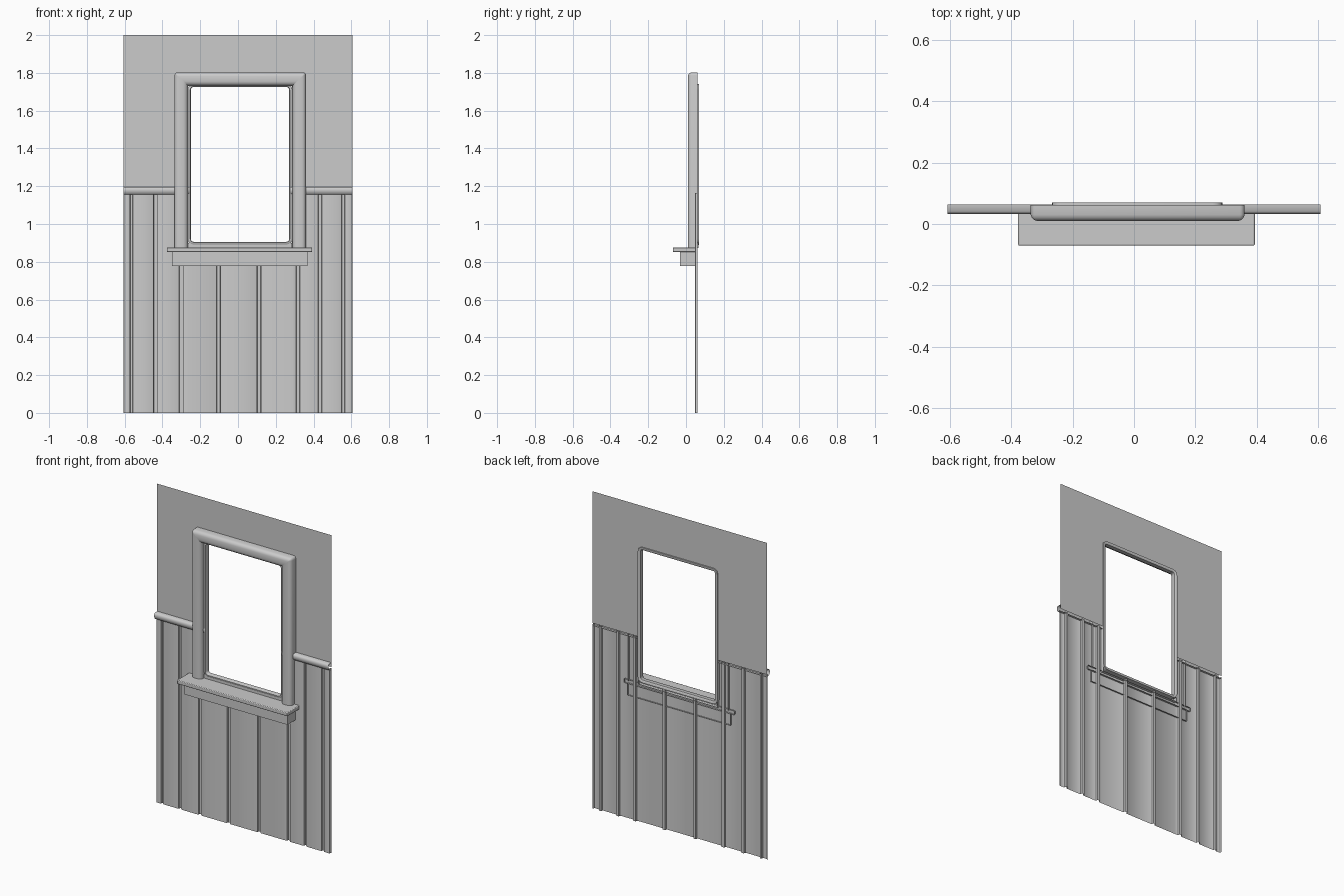
import bpy, bmesh, math

if "Cube" in bpy.data.objects:
    bpy.data.objects.remove(bpy.data.objects["Cube"])

OPEN_L, OPEN_R = -0.265, 0.286   # window hole
W = 0.607                        # half wall width


def make(name, verts, faces, smooth=True):
    me = bpy.data.meshes.new(name)
    me.from_pydata(verts, [], faces)
    bm = bmesh.new()
    bm.from_mesh(me)
    bmesh.ops.recalc_face_normals(bm, faces=bm.faces)
    bm.to_mesh(me)
    bm.free()
    ob = bpy.data.objects.new(name, me)
    bpy.context.collection.objects.link(ob)
    if smooth:
        bpy.ops.object.select_all(action='DESELECT')
        bpy.context.view_layer.objects.active = ob
        ob.select_set(True)
        bpy.ops.object.shade_smooth_by_angle(angle=math.radians(40))
    return ob


def skin(name, rows, wrap_rows=False, wrap_cols=False):
    """Bridge equal-length rows of points into a surface."""
    n, m = len(rows), len(rows[0])
    faces = []
    for i in range(n if wrap_rows else n - 1):
        for j in range(m if wrap_cols else m - 1):
            a, b = (i + 1) % n, (j + 1) % m
            faces.append((i * m + j, i * m + b, a * m + b, a * m + j))
    return make(name, [p for r in rows for p in r], faces)


def corner(cx, cz, r, start, seg=4):
    """Quarter arc, clockwise from the start angle."""
    return [(cx + r * math.cos(math.radians(start - 90 * k / seg)),
             cz + r * math.sin(math.radians(start - 90 * k / seg))) for k in range(seg + 1)]


# Plaster upper wall, with the window notch
wall_y = 0.063
xs, zs = (-W, OPEN_L, OPEN_R, W), (1.17, 1.73, 2.0)
verts = [(x, wall_y, z) for z in zs for x in xs]
make("upper_wall", verts, [(0, 1, 5, 4), (2, 3, 7, 6), (4, 5, 9, 8), (5, 6, 10, 9), (6, 7, 11, 10)])

# Wainscot boards: flat planks with recessed grooves
grooves = [(-0.572, -0.557), (-0.448, -0.428), (-0.312, -0.29), (-0.113, -0.092),
           (0.10, 0.122), (0.307, 0.328), (0.424, 0.444), (0.548, 0.566)]
front, deep = 0.048, 0.062
profile = [(-W, deep), (-W + 0.003, front + 0.002), (-W + 0.007, front)]
for a, b in grooves:
    profile += [(a - 0.004, front), (a, front + 0.002), (a + 0.002, deep),
                (b - 0.002, deep), (b, front + 0.002), (b + 0.004, front)]
profile += [(W - 0.007, front), (W - 0.003, front + 0.002), (W, deep)]


def boards(name, x0, x1, top):
    pts = [p for p in profile if x0 < p[0] < x1]
    if x0 > -W:
        pts.insert(0, (x0, front))
    if x1 < W:
        pts.append((x1, front))
    skin(name, [[(x, y, z) for x, y in pts] for z in (0, top)])


boards("wainscot_left", -W - 0.01, OPEN_L, 1.165)
boards("wainscot_middle", OPEN_L, OPEN_R, 0.885)
boards("wainscot_right", OPEN_R, W + 0.01, 1.165)

# Rounded chair rail on both sides
rail = [(0.063, 1.155), (0.045, 1.155), (0.037, 1.162), (0.033, 1.172),
        (0.032, 1.182), (0.035, 1.191), (0.041, 1.196), (0.063, 1.197)]
for name, a, b in (("chair_rail_left", -W, OPEN_L + 0.008), ("chair_rail_right", OPEN_R - 0.008, W)):
    skin(name, [[(x, y, z) for y, z in rail] for x in (a, b)])

# Outer casing: half-round moulding swept up, over and down
L, R, T, B = -0.336, 0.36, 1.803, 0.87
casing = [(0, 0.062), (0, 0.03), (0.004, 0.02), (0.011, 0.013), (0.021, 0.010),
          (0.048, 0.010), (0.058, 0.013), (0.066, 0.020), (0.071, 0.031), (0.072, 0.062)]
rows = []
for d, y in casing:
    r = max(0.016 - d, 0.002)
    l, rt, t = L + d, R - d, T - d
    path = [(l, B)] + corner(l + r, t - r, r, 180) + corner(rt - r, t - r, r, 90) + [(rt, B)]
    rows.append([(x, y, z) for x, z in path])
skin("window_casing", rows)

# Inner sash frame with rounded corners
sash = [(-0.002, 0.07), (-0.002, 0.042), (0.006, 0.036), (0.012, 0.036),
        (0.015, 0.040), (0.015, 0.066), (0.010, 0.07)]
rows = []
for d, y in sash:
    l, rt, t, b = OPEN_L + d, OPEN_R - d, 1.74 - d, 0.891 + d
    r = 0.03 - d
    path = (corner(l + r, t - r, r, 180) + corner(rt - r, t - r, r, 90)
            + corner(rt - r, b + r, r, 0) + corner(l + r, b + r, r, -90))
    rows.append([(x, y, z) for x, z in path])
skin("window_sash", rows, wrap_rows=True, wrap_cols=True)


# Sill and apron: boxes left open at the back, against the wall
def open_box(name, x0, x1, y0, y1, z0, z1, bevel):
    v = [(x, y, z) for x in (x0, x1) for y in (y0, y1) for z in (z0, z1)]
    f = [(0, 1, 3, 2), (4, 5, 7, 6), (0, 1, 5, 4), (0, 2, 6, 4), (1, 3, 7, 5)]
    ob = make(name, v, f)
    if bevel:
        mod = ob.modifiers.new("soft_edges", 'BEVEL')
        mod.width, mod.segments = bevel, 2


open_box("window_sill", -0.377, 0.393, -0.07, 0.057, 0.851, 0.876, 0.004)
open_box("sill_apron", -0.35, 0.367, -0.033, 0.057, 0.778, 0.853, 0)

# Flat reveal closing the gap between the sash and the sill
open_box("sash_bottom_rail", OPEN_L, OPEN_R, 0.04, 0.066, 0.872, 0.9, 0)
